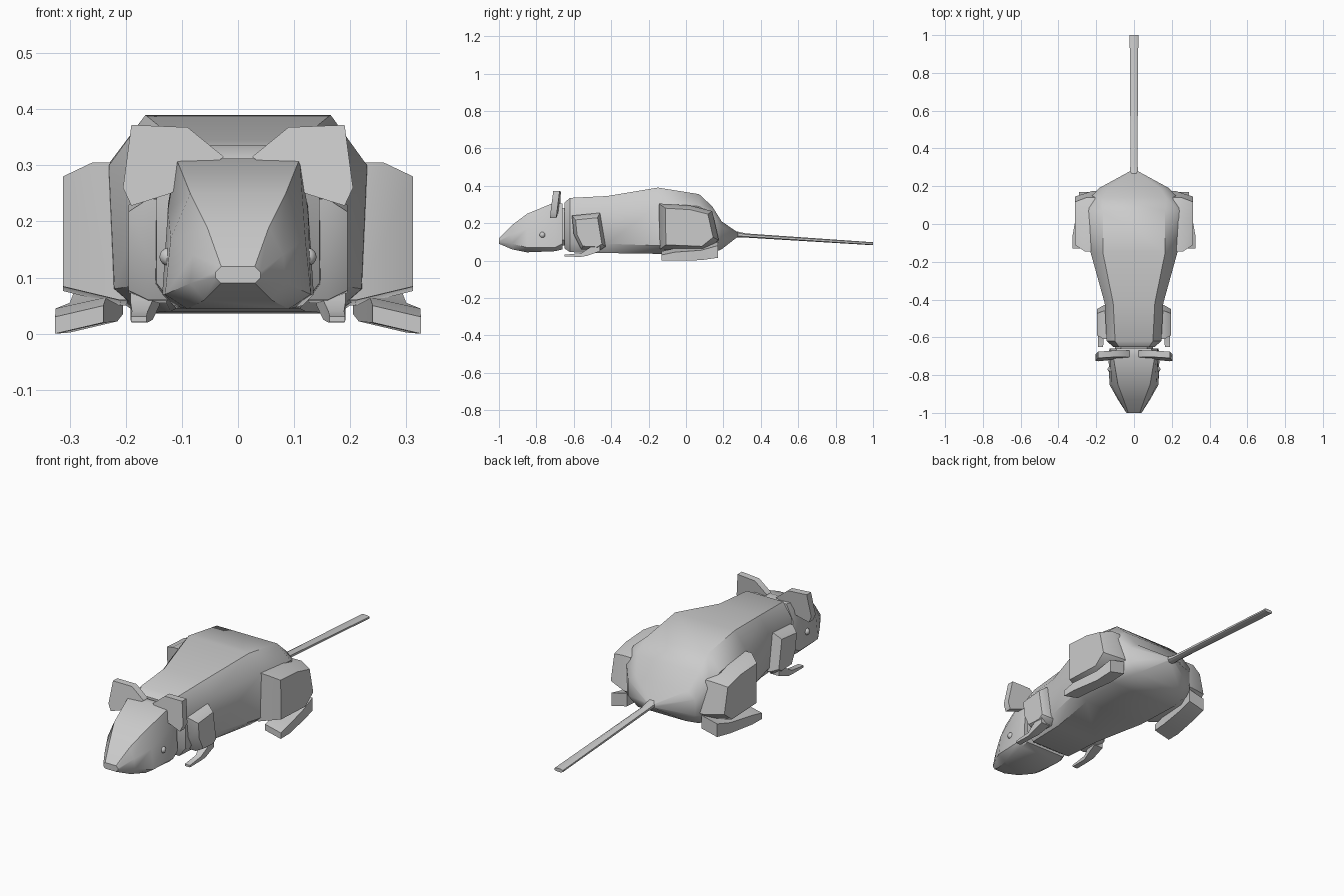
import bpy, bmesh, math
from mathutils import Vector


def loft(name, rings, angle=40):
    """Skin a list of equal-length closed rings and cap both ends."""
    bm = bmesh.new()
    rows = [[bm.verts.new(p) for p in r] for r in rings]
    n = len(rows[0])
    for a, b in zip(rows, rows[1:]):
        for i in range(n):
            j = (i + 1) % n
            bm.faces.new((a[i], a[j], b[j], b[i]))
    bm.faces.new(rows[0][::-1])
    bm.faces.new(rows[-1])
    bmesh.ops.recalc_face_normals(bm, faces=bm.faces)
    me = bpy.data.meshes.new(name)
    bm.to_mesh(me)
    bm.free()
    ob = bpy.data.objects.new(name, me)
    bpy.context.collection.objects.link(ob)
    bpy.ops.object.select_all(action='DESELECT')
    ob.select_set(True)
    bpy.context.view_layer.objects.active = ob
    bpy.ops.object.shade_smooth_by_angle(angle=math.radians(angle))
    return ob


def section(y, zb, zl, zu, zt, wb, wl, wu, wt):
    """Symmetric eight-sided cross-section at depth y."""
    half = [(wb, zb), (wl, zl), (wu, zu), (wt, zt)]
    return [(x, y, z) for x, z in half] + [(-x, y, z) for x, z in half[::-1]]


def side_layers(profile, layers, s, lean=0.0):
    """Stack scaled copies of a (y, z) profile outward along x on side s."""
    cy = sum(p[0] for p in profile) / len(profile)
    cz = sum(p[1] for p in profile) / len(profile)
    return [[(s * (x + lean * (z - cz) * k), cy + (y - cy) * f, cz + (z - cz) * f)
             for y, z in profile] for x, f, k in layers]


# Body, tapering down to the tail root
loft("body", [section(*r) for r in [
    (-0.65, 0.065, 0.10, 0.26, 0.31, 0.08, 0.11, 0.11, 0.08),
    (-0.62, 0.045, 0.09, 0.27, 0.335, 0.11, 0.145, 0.145, 0.10),
    (-0.42, 0.04, 0.09, 0.28, 0.345, 0.12, 0.155, 0.155, 0.11),
    (-0.15, 0.036, 0.08, 0.30, 0.39, 0.17, 0.22, 0.23, 0.165),
    (0.07, 0.036, 0.08, 0.29, 0.355, 0.18, 0.24, 0.24, 0.165),
    (0.14, 0.04, 0.09, 0.24, 0.29, 0.17, 0.23, 0.23, 0.17),
    (0.19, 0.06, 0.10, 0.18, 0.21, 0.13, 0.185, 0.185, 0.14),
    (0.28, 0.13, 0.133, 0.145, 0.148, 0.015, 0.02, 0.02, 0.015)]])

# Tail
loft("tail", [section(y, z - h, z - h / 2, z + h / 2, z + h, w / 2, w, w, w / 2)
              for y, z, h, w in [(0.25, 0.143, 0.018, 0.025), (0.32, 0.134, 0.011, 0.018),
                                 (1.0, 0.09, 0.008, 0.023)]])

# Head, from snout to nape
loft("head", [section(*r) for r in [
    (-1.0, 0.09, 0.10, 0.11, 0.12, 0.03, 0.04, 0.04, 0.03),
    (-0.93, 0.06, 0.09, 0.14, 0.19, 0.06, 0.085, 0.08, 0.055),
    (-0.85, 0.044, 0.07, 0.17, 0.25, 0.09, 0.13, 0.12, 0.085),
    (-0.70, 0.05, 0.07, 0.22, 0.312, 0.115, 0.135, 0.125, 0.11),
    (-0.66, 0.06, 0.09, 0.23, 0.305, 0.11, 0.13, 0.125, 0.09)]])

# Neck joining head and body
loft("neck", [section(y, 0.08, 0.11, 0.22, 0.28, 0.07, 0.10, 0.10, 0.07)
              for y in (-0.70, -0.60)])

EAR = [(0.025, 0.315), (0.09, 0.368), (0.19, 0.372), (0.205, 0.26), (0.19, 0.228), (0.12, 0.25)]
SHOULDER = [(-0.61, 0.24), (-0.46, 0.255), (-0.43, 0.075), (-0.46, 0.055), (-0.56, 0.06), (-0.60, 0.14)]
THIGH = [(-0.145, 0.305), (0.02, 0.295), (0.14, 0.265), (0.175, 0.11), (0.10, 0.05), (-0.14, 0.06)]

for s, side in ((1, "right"), (-1, "left")):
    # Ear: leaning slab, front and back faces
    loft("ear_" + side, [
        [(s * x, y0 - 0.07 * (x - 0.1) + 0.12 * (z - 0.3), z) for x, z in EAR]
        for y0 in (-0.712, -0.678)])

    # Eye
    bpy.ops.mesh.primitive_uv_sphere_add(segments=12, ring_count=8, radius=0.016,
                                         location=(s * 0.124, -0.768, 0.137))
    bpy.context.object.name = "eye_" + side
    bpy.ops.object.shade_smooth()

    # Foreleg and paw
    loft("front_leg_" + side, side_layers(
        SHOULDER, [(0.12, 1.0, 0), (0.16, 1.0, 0), (0.195, 0.78, 0)], s), 50)
    loft("front_paw_" + side, [
        [(s * (cx + dx * w), y, z + dz * h) for dx, dz in ((-1, 0), (1, 0), (1, 1), (-1, 1))]
        for cx, w, y, z, h in [(0.165, 0.025, -0.46, 0.05, 0.05), (0.172, 0.02, -0.53, 0.025, 0.035),
                               (0.175, 0.014, -0.56, 0.02, 0.02), (0.177, 0.014, -0.65, 0.021, 0.01)]])

    # Thigh, leaning outward at the top of its inner face
    loft("hind_leg_" + side, side_layers(
        THIGH, [(0.19, 1.0, 1), (0.235, 1.0, 1), (0.312, 0.80, 0)], s, 0.2), 50)
    # Hind foot
    loft("hind_foot_" + side, [
        [(s * (x0 + (x1 - x0) * u), y, (z1 if top else z0) + 0.02 * (0.5 - u))
         for u, top in ((0, 0), (1, 0), (1, 1), (0, 1))]
        for x0, x1, y, z0, z1 in [(0.205, 0.29, 0.17, 0.025, 0.09), (0.215, 0.30, 0.08, 0.012, 0.065),
                                  (0.235, 0.325, -0.06, 0.01, 0.055), (0.24, 0.326, -0.13, 0.01, 0.04)]])
